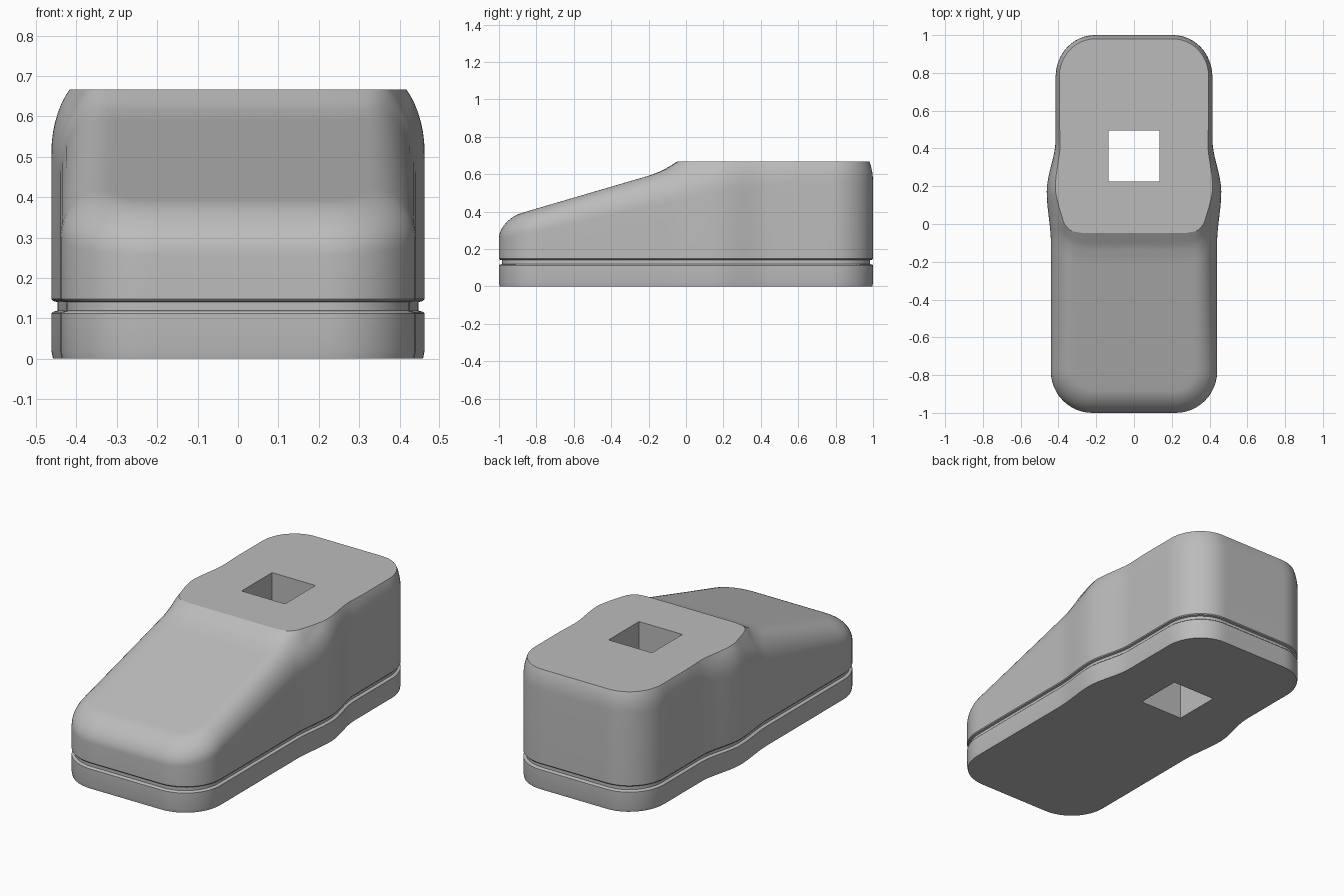
import bpy, bmesh, math

if "Cube" in bpy.data.objects:
    bpy.data.objects.remove(bpy.data.objects["Cube"])

CUT_Z = 0.667      # flat top
HALF, RADIUS, ROUND = 0.44, 0.22, 0.12


def curve(t, table, smooth=False):
    """Interpolate a short table of (position, value) pairs."""
    if t <= table[0][0]:
        return table[0][1]
    for (a, u), (b, v) in zip(table, table[1:]):
        if t <= b:
            f = (t - a) / (b - a)
            if smooth:
                f = f * f * (3 - 2 * f)
            return u + (v - u) * f
    return table[-1][1]


def half_width(y):
    return curve(y, [(-0.1, 0.44), (0.17, 0.462), (0.45, 0.415)], True)


def outline(d):
    """Rounded rectangle with a waist bulge, inset by d."""
    a, b, r = HALF - d, 1 - d, max(RADIUS - d, 0.005)
    corners = [(a - r, b - r, 0), (r - a, b - r, 1), (r - a, r - b, 2), (a - r, r - b, 3)]
    pts = []
    for i, (cx, cy, q) in enumerate(corners):
        for k in range(13):
            t = (q + k / 12) * math.pi / 2
            pts.append((cx + r * math.cos(t), cy + r * math.sin(t)))
        nx, ny, nq = corners[(i + 1) % 4]
        end = (nx + r * math.cos(nq * math.pi / 2), ny + r * math.sin(nq * math.pi / 2))
        n = 72 if i % 2 else 16
        x0, y0 = pts[-1]
        pts += [(x0 + (end[0] - x0) * k / n, y0 + (end[1] - y0) * k / n) for k in range(1, n)]
    return [(x * (half_width(y) - d) / a, y) for x, y in pts]


def top_height(x, y, d):
    """Sloping front, raised collar and rounded rim."""
    slope = 0.65 + 0.293 * min(y, 0)
    corner = min(max((abs(x) - 0.2) / 0.21, 0), 1)
    v = y - 0.135 * corner ** 4
    step = curve(v, [(-0.19, 0), (-0.12, 0.007), (-0.045, 0.032), (0.03, 0.058),
                     (0.25, 0.085), (0.45, 0.108)])
    depth = curve(y, [(-1, 0.1), (-0.7, 0.13), (0.17, 0.2)])
    f = max(1 - d / ROUND, 0)
    return slope + step - depth * (1 - math.sqrt(1 - f * f))


# Body: wall rings with a groove, then inset rings over the top
bm = bmesh.new()
wall = [(0.004, 0), (0, 0.02), (0, 0.112), (0.004, 0.116), (0.015, 0.119),
        (0.015, 0.14), (0.004, 0.143), (0, 0.148)]
rings = [[bm.verts.new((x, y, z)) for x, y in outline(d)] for d, z in wall]
insets = [ROUND * (1 - math.cos(k * math.pi / 24)) for k in range(13)]
insets += [0.16 + 0.04 * k for k in range(7)]
for d in insets:
    rings.append([bm.verts.new((x, y, top_height(x, y, d))) for x, y in outline(d)])
rings.append([bm.verts.new((0, y, top_height(0, y, 0.4))) for x, y in outline(0.4)])
for low, high in zip(rings, rings[1:]):
    for i in range(len(low)):
        j = (i + 1) % len(low)
        bm.faces.new((low[i], low[j], high[j], high[i]))
bm.faces.new(rings[0][::-1])
bmesh.ops.remove_doubles(bm, verts=bm.verts[:], dist=1e-5)

# Flat top
bmesh.ops.bisect_plane(bm, geom=bm.verts[:] + bm.edges[:] + bm.faces[:], dist=1e-5,
                       plane_co=(0, 0, CUT_Z), plane_no=(0, 0, 1), clear_outer=True)
rim = [e for e in bm.edges if e.is_boundary]
bmesh.ops.holes_fill(bm, edges=rim, sides=0)
bmesh.ops.recalc_face_normals(bm, faces=bm.faces[:])
mesh = bpy.data.meshes.new("body")
bm.to_mesh(mesh)
bm.free()
body = bpy.data.objects.new("body", mesh)
bpy.context.collection.objects.link(body)

# Grey material
grey = bpy.data.materials.new("grey")
grey.use_nodes = True
grey.diffuse_color = (0.5, 0.5, 0.5, 1)
grey.node_tree.nodes["Principled BSDF"].inputs["Base Color"].default_value = (0.5, 0.5, 0.5, 1)
mesh.materials.append(grey)

# Square hole straight through
bpy.ops.mesh.primitive_cube_add(size=1, location=(0, 0.36, 0.35))
cutter = bpy.context.object
cutter.name = "hole_cutter"
cutter.scale = (0.27, 0.27, 1.2)
cutter.hide_render = True
cutter.data.materials.append(grey)
bpy.context.view_layer.update()
cut = body.modifiers.new("square_hole", 'BOOLEAN')
cut.operation = 'DIFFERENCE'
cut.solver = 'EXACT'
cut.object = cutter
bpy.ops.object.select_all(action='DESELECT')
body.select_set(True)
bpy.context.view_layer.objects.active = body
bpy.ops.object.modifier_apply(modifier=cut.name)
bpy.data.objects.remove(cutter)
bpy.ops.object.shade_smooth_by_angle(angle=math.radians(22))
